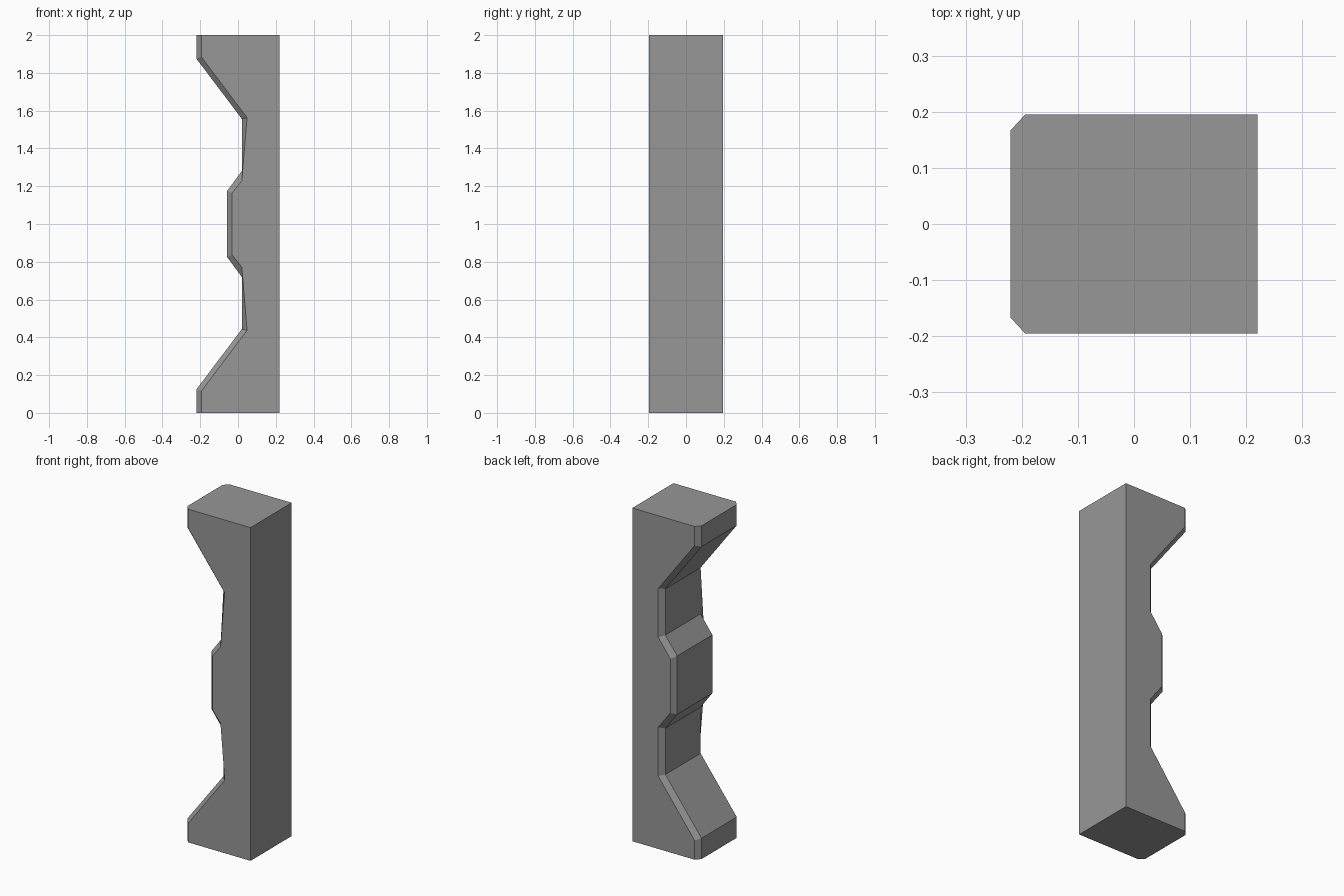
import bpy
import bmesh

cube = bpy.data.objects.get("Cube")
if cube:
    bpy.data.objects.remove(cube, do_unlink=True)

# Plain grey stone
stone = bpy.data.materials.new("grey_stone")
stone.use_nodes = True
grey = (0.31, 0.31, 0.31, 1)
stone.diffuse_color = grey
stone.node_tree.nodes["Principled BSDF"].inputs["Base Color"].default_value = grey

BACK_X, HEIGHT = 0.22, 2.0

# Lower half of the carved outline as (x, z); the upper half is mirrored
carved = [(-0.22, 0), (-0.22, 0.125), (0.02, 0.443), (0.02, 0.72), (-0.058, 0.825)]
rear_edge = [(-0.194, 0), (-0.194, 0.115), (0.048, 0.437), (0.048, 0.73), (-0.032, 0.837)]
front_edge = [(-0.194, 0), (-0.194, 0.115), (0.048, 0.437), (0.02, 0.772), (-0.032, 0.837)]


def outline(half):
    upper = [(x, HEIGHT - z) for x, z in reversed(half)]
    return [(BACK_X, 0)] + half + upper + [(BACK_X, HEIGHT)]


# Cross-sections from front to rear, joined by strips
bm = bmesh.new()
sections = [(-0.195, front_edge), (-0.167, carved), (0.167, carved), (0.195, rear_edge)]
rings = [[bm.verts.new((x, y, z)) for x, z in outline(half)] for y, half in sections]
for a, b in zip(rings, rings[1:]):
    for i in range(len(a)):
        j = (i + 1) % len(a)
        bm.faces.new((a[i], a[j], b[j], b[i]))
bm.faces.new(rings[0])
bm.faces.new(rings[-1])
bmesh.ops.recalc_face_normals(bm, faces=bm.faces)

mesh = bpy.data.meshes.new("carved_pillar")
bm.to_mesh(mesh)
bm.free()
mesh.materials.append(stone)
pillar = bpy.data.objects.new("carved_pillar", mesh)
bpy.context.collection.objects.link(pillar)
